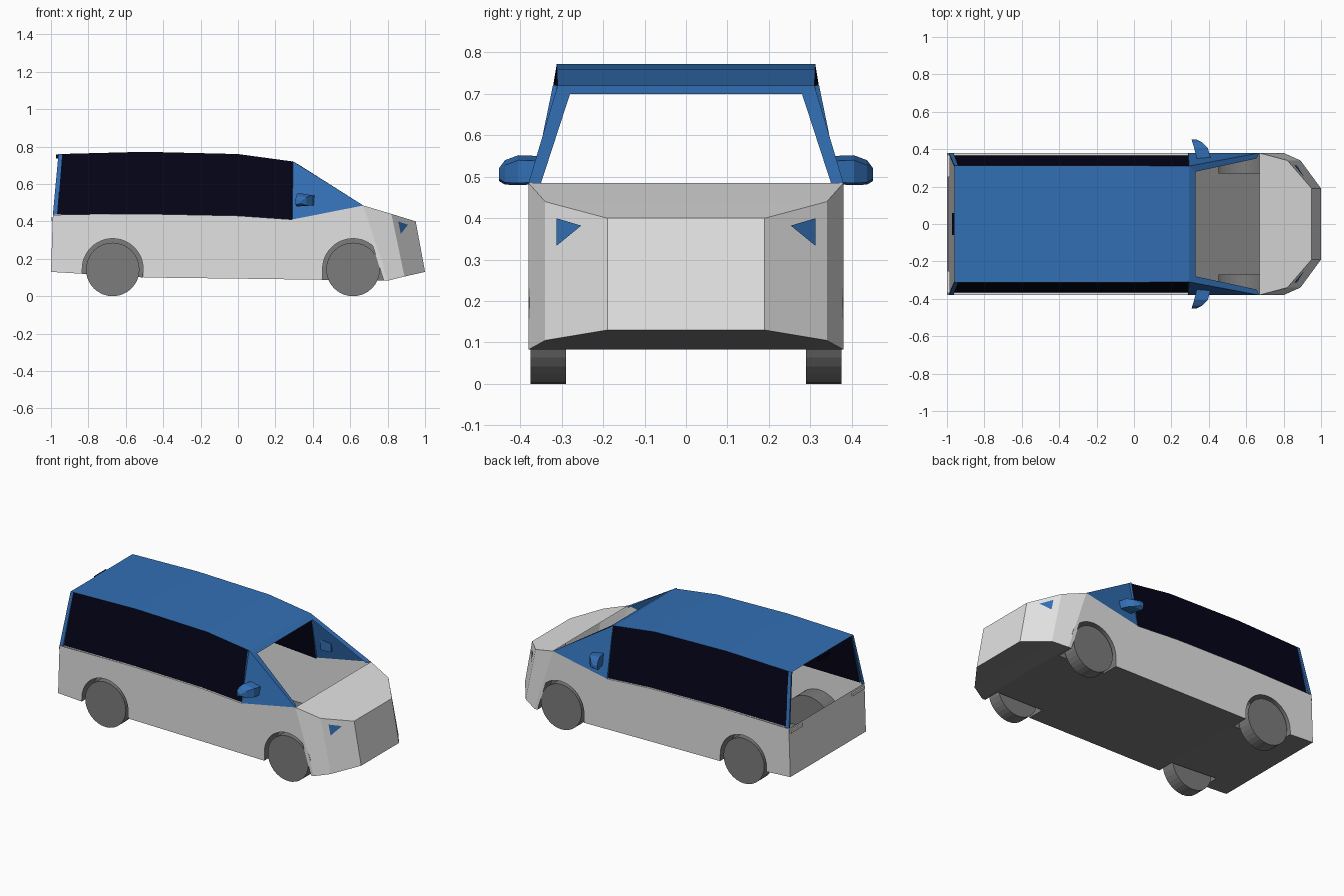
import bpy, bmesh, math
from mathutils import Vector

if "Cube" in bpy.data.objects:
    bpy.data.objects.remove(bpy.data.objects["Cube"])


def material(name, rgb):
    m = bpy.data.materials.new(name)
    m.diffuse_color = (*rgb, 1)
    m.use_nodes = True
    m.node_tree.nodes["Principled BSDF"].inputs["Base Color"].default_value = m.diffuse_color
    return m


GREY = material("light_grey", (0.76, 0.76, 0.76))
DARK = material("dark_grey", (0.2, 0.2, 0.2))
BLUE = material("blue", (0.032, 0.16, 0.46))
NAVY = material("navy_glass", (0.0015, 0.001, 0.009))


def finish(name, bm, mat):
    me = bpy.data.meshes.new(name)
    bm.to_mesh(me)
    bm.free()
    ob = bpy.data.objects.new(name, me)
    bpy.context.collection.objects.link(ob)
    me.materials.append(mat)
    return ob


def sheet(name, faces, mat, both=False):
    """Thin panels facing away from the cabin centre, optionally on both sides."""
    bm = bmesh.new()
    for s in ((1, -1) if both else (1,)):
        for f in faces:
            bm.faces.new([bm.verts.new((x, y * s, z)) for x, y, z in f])
    bmesh.ops.remove_doubles(bm, verts=bm.verts, dist=1e-5)
    bm.normal_update()
    for f in bm.faces:
        if f.normal.dot(f.calc_center_median() - Vector((-0.1, 0, 0.45))) < 0:
            f.normal_flip()
    return finish(name, bm, mat)


def box(name, lo, hi, mat):
    bm = bmesh.new()
    bmesh.ops.create_cube(bm, size=1)
    for v in bm.verts:
        v.co = [(a + b) / 2 + c * (b - a) for a, b, c in zip(lo, hi, v.co)]
    return finish(name, bm, mat)


def flip(p):
    return (p[0], -p[1], p[2])


def across(a, b):
    """Panel spanning the full width between two edge points and their mirrors."""
    return (a, b, flip(b), flip(a))


def lerp(x, pts):
    for (x0, *a), (x1, *b) in zip(pts, pts[1:]):
        if x <= x1 + 1e-9:
            t = (x - x0) / (x1 - x0)
            return [p + (q - p) * t for p, q in zip(a, b)]
    return list(pts[-1][1:])


# Side outline: bottom x -> bottom z, top x, top z
SIDE = [(-1.0, 0.13, -0.99, 0.435), (-0.5, 0.10, -0.5, 0.44), (0.0, 0.094, 0.0, 0.43),
        (0.29, 0.09, 0.29, 0.41), (0.80, 0.083, 0.67, 0.485)]
W, WELL_Y, R_ARCH, AXLE_Z = 0.38, 0.27, 0.163, 0.145
WHEELS = [(-0.67, "rear"), (0.615, "front")]

# Lower edge of the side, running over both wheel arches
edge = [(x, z, False) for x, z, _, _ in SIDE]
for wx, _ in WHEELS:
    for sx in (-1, 1):
        x = wx + sx * (R_ARCH + 0.001)
        edge.append((x, lerp(x, SIDE)[0], False))
    for i in range(25):
        a = math.pi * i / 24
        edge.append((wx - R_ARCH * math.cos(a), AXLE_Z + R_ARCH * math.sin(a), True))
edge.sort()
side, floor, well = [], [], []
for (x0, z0, in0), (x1, z1, in1) in zip(edge, edge[1:]):
    (f0, tx0, tz0), (f1, tx1, tz1) = lerp(x0, SIDE), lerp(x1, SIDE)
    side.append(((x0, W, z0), (x1, W, z1), (tx1, W, tz1), (tx0, W, tz0)))
    arch = in0 or in1
    y = WELL_Y if arch else W
    floor.append(across((x0, y, f0), (x1, y, f1)))
    if arch:
        well.append(((x0, W, z0), (x1, W, z1), (x1, y, z1), (x0, y, z0)))
        if in0 and in1:
            well.append(((x0, y, f0), (x1, y, f1), (x1, y, z1), (x0, y, z0)))

# Nose edge points, top and bottom
T = [(0.67, 0.38, 0.485), (0.82, 0.34, 0.44), (0.95, 0.19, 0.40)]
B = [(0.80, 0.38, 0.083), (0.89, 0.34, 0.105), (1.0, 0.19, 0.13)]
floor += [across(B[i], B[i + 1]) for i in range(2)]
sheet("body_side", side, GREY, True)
sheet("floor", floor, DARK)
sheet("wheel_well", well, DARK, True)
sheet("nose_corner", [(B[i], B[i + 1], T[i + 1], T[i]) for i in range(2)], GREY, True)
sheet("nose_front", [across(B[2], T[2])], GREY)
sheet("hood", [across(T[i], T[i + 1]) for i in range(2)], GREY)
sheet("tail_panel", [across((-1.0, W, 0.13), (-0.99, W, 0.435))], GREY)

# Wheels
for wx, label in WHEELS:
    for s, name in ((1, "left"), (-1, "right")):
        bm = bmesh.new()
        bmesh.ops.create_cone(bm, cap_ends=True, segments=32, radius1=0.143, radius2=0.143,
                              depth=0.085)
        for v in bm.verts:
            v.co = (wx + v.co.x, s * 0.3325 + v.co.z, 0.143 + v.co.y)
        bmesh.ops.recalc_face_normals(bm, faces=bm.faces)
        finish(f"{label}_{name}_wheel", bm, DARK)

# Roof
ROOF = [(-0.96, 0.312, 0.76), (-0.5, 0.312, 0.772), (0.0, 0.312, 0.76), (0.295, 0.31, 0.72)]
sheet("roof", [across(a, b) for a, b in zip(ROOF, ROOF[1:])], BLUE)

# Side windows and the ledge below them
SILL = [(-0.965, 0.367, 0.437), (-0.5, 0.367, 0.44), (0.0, 0.367, 0.43), (0.29, 0.367, 0.41)]
TOPS = [(-0.94, 0.312, 0.7605)] + ROOF[1:]
sheet("side_window", [(SILL[i], SILL[i + 1], TOPS[i + 1], TOPS[i]) for i in range(3)], NAVY, True)
EDGE = [(x, 0.38, z) for x, y, z in SILL]
sheet("window_ledge", [(SILL[i], SILL[i + 1], EDGE[i + 1], EDGE[i]) for i in range(3)], GREY, True)

# Front door panels with their rear return
corner, base, low = ROOF[3], T[0], (0.29, 0.38, 0.41)
sheet("front_side_panel", [(low, base, corner), (low, corner, SILL[3])], BLUE, True)
sheet("door_pillar_lip", [(corner, (0.289, 0.321, 0.722), (0.289, 0.344, 0.61), low)], BLUE, True)

# Windscreen pillars and header
in_top, in_base = (0.33, 0.28, 0.70), (0.655, 0.35, 0.485)
sheet("windscreen_pillar", [(base, corner, in_top, in_base)], BLUE, True)
sheet("windscreen_header", [across(corner, in_top)], BLUE)

# Rear pillars
r_low, r_top = (-0.99, 0.38, 0.435), ROOF[0]
sheet("rear_pillar", [(r_low, EDGE[0], TOPS[0], r_top), (EDGE[0], SILL[0], TOPS[0]),
                      (r_low, r_top, (-0.957, 0.298, 0.76), (-0.985, 0.36, 0.435))], BLUE, True)


# Headlights: triangles laid on the angled nose corners
def nose_point(y, z):
    t = (0.34 - y) / 0.15
    x = (0.82 + (0.44 - z) * 0.209) * (1 - t) + (0.95 + (0.40 - z) * 0.185) * t
    return (x + 0.004, y + 0.003, z)


sheet("headlight", [[nose_point(0.31, 0.40), nose_point(0.25, 0.382), nose_point(0.31, 0.333)]],
      BLUE, True)

# Door mirrors: tapering lofts (y, x range, z range)
MIRROR = [(0.35, 0.335, 0.41, 0.482, 0.55), (0.405, 0.322, 0.395, 0.48, 0.552),
          (0.437, 0.312, 0.365, 0.481, 0.54), (0.452, 0.308, 0.335, 0.49, 0.52)]
for s, name in ((1, "left"), (-1, "right")):
    bm = bmesh.new()
    loops = [[bm.verts.new(p) for p in ((x0, s * y, z0), (x1, s * y, z0 + 0.005),
                                        (x1, s * y, z1 - 0.012), (x0, s * y, z1))]
             for y, x0, x1, z0, z1 in MIRROR]
    for a, b in zip(loops, loops[1:]):
        for i in range(4):
            j = (i + 1) % 4
            bm.faces.new((a[i], a[j], b[j], b[i]))
    bm.faces.new(loops[0])
    bm.faces.new(loops[-1])
    bmesh.ops.recalc_face_normals(bm, faces=bm.faces)
    finish(f"{name}_mirror", bm, BLUE)
    # Tail lamp bars at the rear corners
    ys = sorted((s * 0.25, s * 0.37))
    box(f"{name}_tail_lamp", (-1.0, ys[0], 0.405), (-0.985, ys[1], 0.422), GREY)

# High brake lamp at the back of the roof
box("brake_lamp", (-0.973, -0.06, 0.737), (-0.958, 0.06, 0.757), NAVY)
